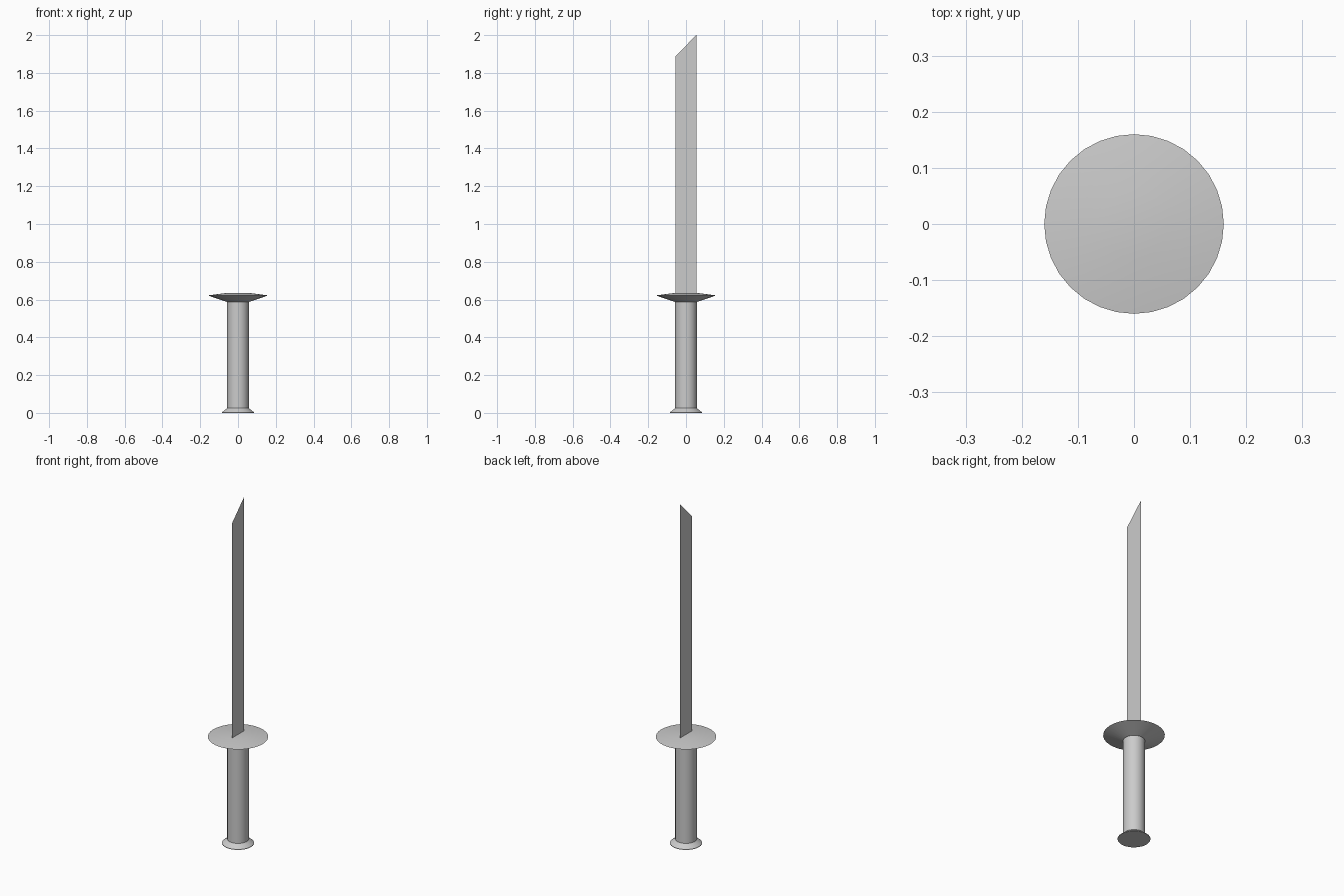
import bpy, bmesh, math

if "Cube" in bpy.data.objects:
    bpy.data.objects.remove(bpy.data.objects["Cube"])

SIDES = 32


def make_object(name, bm):
    mesh = bpy.data.meshes.new(name)
    bm.to_mesh(mesh)
    bm.free()
    obj = bpy.data.objects.new(name, mesh)
    bpy.context.collection.objects.link(obj)
    return obj


def lathe(name, profile):
    """Revolve (radius, z) points around z and cap both ends."""
    bm = bmesh.new()
    rings = []
    for r, z in profile:
        rings.append([bm.verts.new((r * math.cos(a), r * math.sin(a), z))
                      for a in (2 * math.pi * i / SIDES for i in range(SIDES))])
    for low, high in zip(rings, rings[1:]):
        for i in range(SIDES):
            j = (i + 1) % SIDES
            bm.faces.new((low[i], low[j], high[j], high[i]))
    bm.faces.new(rings[0][::-1])
    bm.faces.new(rings[-1])
    obj = make_object(name, bm)
    bpy.ops.object.select_all(action='DESELECT')
    obj.select_set(True)
    bpy.context.view_layer.objects.active = obj
    bpy.ops.object.shade_smooth_by_angle(angle=math.radians(15))
    return obj


# Flared end cap, grip and double-cone guard
lathe("pommel", [(0.085, 0.0), (0.085, 0.003), (0.057, 0.025)])
lathe("grip", [(0.057, 0.02), (0.057, 0.592)])
lathe("guard", [(0.06, 0.588), (0.16, 0.622), (0.06, 0.635)])

# Paper-thin blade in the y-z plane with a slanted tip
bm = bmesh.new()
outline = [(-0.055, 0.634), (0.055, 0.634), (0.055, 2.0), (-0.055, 1.89)]
bm.faces.new([bm.verts.new((0, y, z)) for y, z in outline])
make_object("blade", bm)
